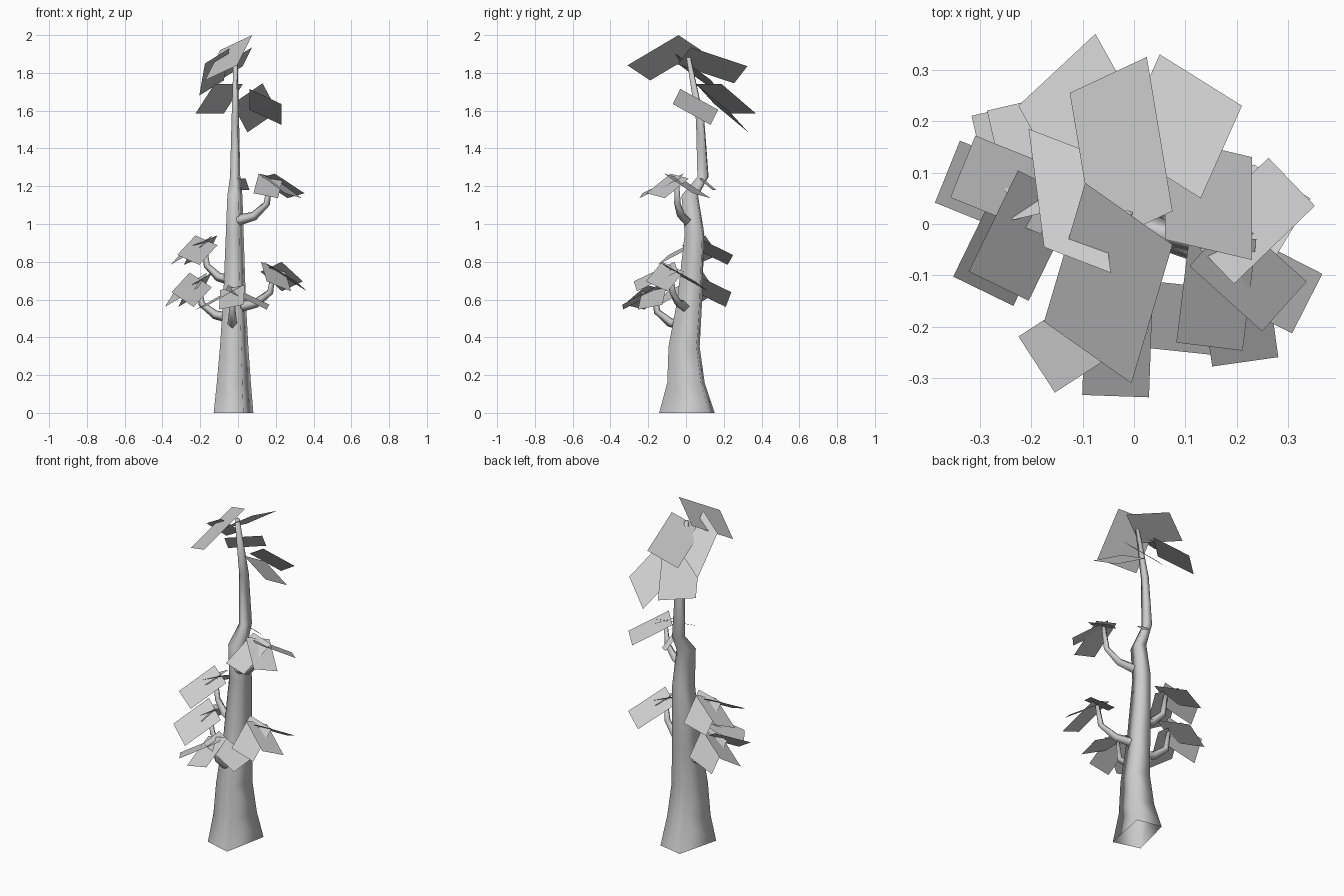
import bpy
import bmesh
from math import cos, sin, radians
from mathutils import Vector

cube = bpy.data.objects.get("Cube")
if cube:
    bpy.data.objects.remove(cube, do_unlink=True)

UP = Vector((0, 0, 1))

# One plain colour for wood and leaves
grey = bpy.data.materials.new("plain grey")
grey.use_nodes = True
grey.diffuse_color = (0.6, 0.6, 0.6, 1)
shader = grey.node_tree.nodes["Principled BSDF"]
shader.inputs["Base Color"].default_value = grey.diffuse_color


def finish(bm, name, smooth):
    """Turn a bmesh into a named, coloured object."""
    for face in bm.faces:
        face.smooth = smooth
    mesh = bpy.data.meshes.new(name)
    bm.to_mesh(mesh)
    bm.free()
    mesh.materials.append(grey)
    obj = bpy.data.objects.new(name, mesh)
    bpy.context.collection.objects.link(obj)


def loft(name, rings):
    """Skin a list of rings; the root stays open, the tip is closed."""
    bm = bmesh.new()
    loops = [[bm.verts.new(point) for point in ring] for ring in rings]
    for low, high in zip(loops, loops[1:]):
        for i in range(len(low)):
            bm.faces.new((low[i - 1], low[i], high[i], high[i - 1]))
    bm.faces.new(loops[-1])
    bmesh.ops.recalc_face_normals(bm, faces=bm.faces[:])
    finish(bm, name, True)


def branch(name, root, hub):
    """Tapered square tube that runs outwards, then bends up to the hub."""
    root, hub = Vector(root), Vector(hub)
    span = hub - root
    side = span.cross(UP).normalized()
    path = [root]
    for out, rise in ((0.5, 0.1), (0.9, 0.4), (1, 1)):
        path.append(root + Vector((span.x * out, span.y * out, span.z * rise)))
    rings = []
    for i, point in enumerate(path):
        along = path[min(i + 1, len(path) - 1)] - path[max(i - 1, 0)]
        over = side.cross(along).normalized()
        radius = 0.03 - i * 0.006
        rings.append([point + d * radius for d in (side, over, -side, -over)])
    loft(name, rings)


def add_leaf(bm, start, run, half):
    """Flat leaf card along run, half being half its width; faces upwards."""
    end = start + run
    corners = (start - half, end - half, end + half, start + half)
    face = bm.faces.new([bm.verts.new(corner) for corner in corners])
    face.normal_update()
    if face.normal.z < 0:
        face.normal_flip()


def tuft(name, hub, heading, twist):
    """Three leaves sloping down from the hub, the middle one shorter."""
    bm = bmesh.new()
    for turn, reach in ((-67, 0.19), (-12, 0.165), (74, 0.19)):
        c, s = cos(radians(heading + turn)), sin(radians(heading + turn))
        run = Vector((c * reach, s * reach, -0.09))
        half = Vector((-s, c, twist)) * 0.065
        add_leaf(bm, hub - run * 0.15, run * 1.15, half)
    finish(bm, name, False)


def big_leaf(name, start, run, half):
    bm = bmesh.new()
    add_leaf(bm, Vector(start), Vector(run), Vector(half))
    finish(bm, name, False)


# Trunk: skewed four-cornered section, flared at the foot, with a kinked lean
section = [(0.5, -1), (-1, -0.7), (-0.4, 1), (1, 0.8)]
trunk_rings = []
for height, lean, radius in [
    (0, 0.005, 0.105), (0.16, 0, 0.09), (0.35, -0.01, 0.075), (0.6, 0.02, 0.06),
    (0.95, 0.045, 0.047), (1.15, 0.02, 0.04), (1.25, 0.09, 0.027),
    (1.55, 0.075, 0.02), (1.9, 0.01, 0.01),
]:
    depth = radius * (1.1 if height else 1.4)
    middle = -0.012 - radius / 9
    trunk_rings.append([(middle + u * radius, lean + v * depth, height) for u, v in section])
loft("trunk", trunk_rings)

# Side branches, each ending in a tuft of drooping leaves
for place, root, hub, heading, twist in [
    ("upper_left", (0, 0, 1.02), (0.17, -0.05, 1.24), -30, -0.2),
    ("lower_left", (0, 0, 0.56), (0.19, -0.08, 0.76), -15, -0.4),
    ("upper_right", (-0.03, 0, 0.7), (-0.18, 0.05, 0.9), 170, -0.4),
    ("lower_right", (-0.03, 0, 0.5), (-0.21, 0.04, 0.69), 170, -0.6),
    ("front", (-0.03, 0, 0.46), (-0.03, -0.17, 0.65), -80, 0.2),
]:
    branch(place + "_branch", root, hub)
    tuft(place + "_leaves", Vector(hub), heading, twist)

# Large leaves around the top
big_leaf("crown_front_leaf", (-0.01, 0.02, 1.96), (-0.08, -0.27, -0.16), (0.085, -0.06, 0.04))
big_leaf("crown_back_leaf", (0, -0.01, 1.89), (-0.05, 0.3, -0.1), (0.075, 0.035, 0.045))
big_leaf("crown_right_leaf", (-0.11, -0.07, 1.89), (-0.03, 0.23, -0.17), (0.065, -0.025, 0.04))
big_leaf("neck_left_leaf", (0.06, 0.07, 1.66), (0.17, -0.04, -0.08), (0, 0.1, -0.055))
big_leaf("neck_back_leaf", (0.05, 0.1, 1.69), (0.08, 0.18, -0.15), (0.08, -0.05, 0.055))
big_leaf("neck_right_leaf", (-0.05, 0.12, 1.74), (-0.1, 0.18, -0.155), (0.075, 0.07, 0))
big_leaf("small_leaf", (0.02, 0.08, 1.24), (0.02, 0.07, -0.06), (0.02, -0.01, 0))
